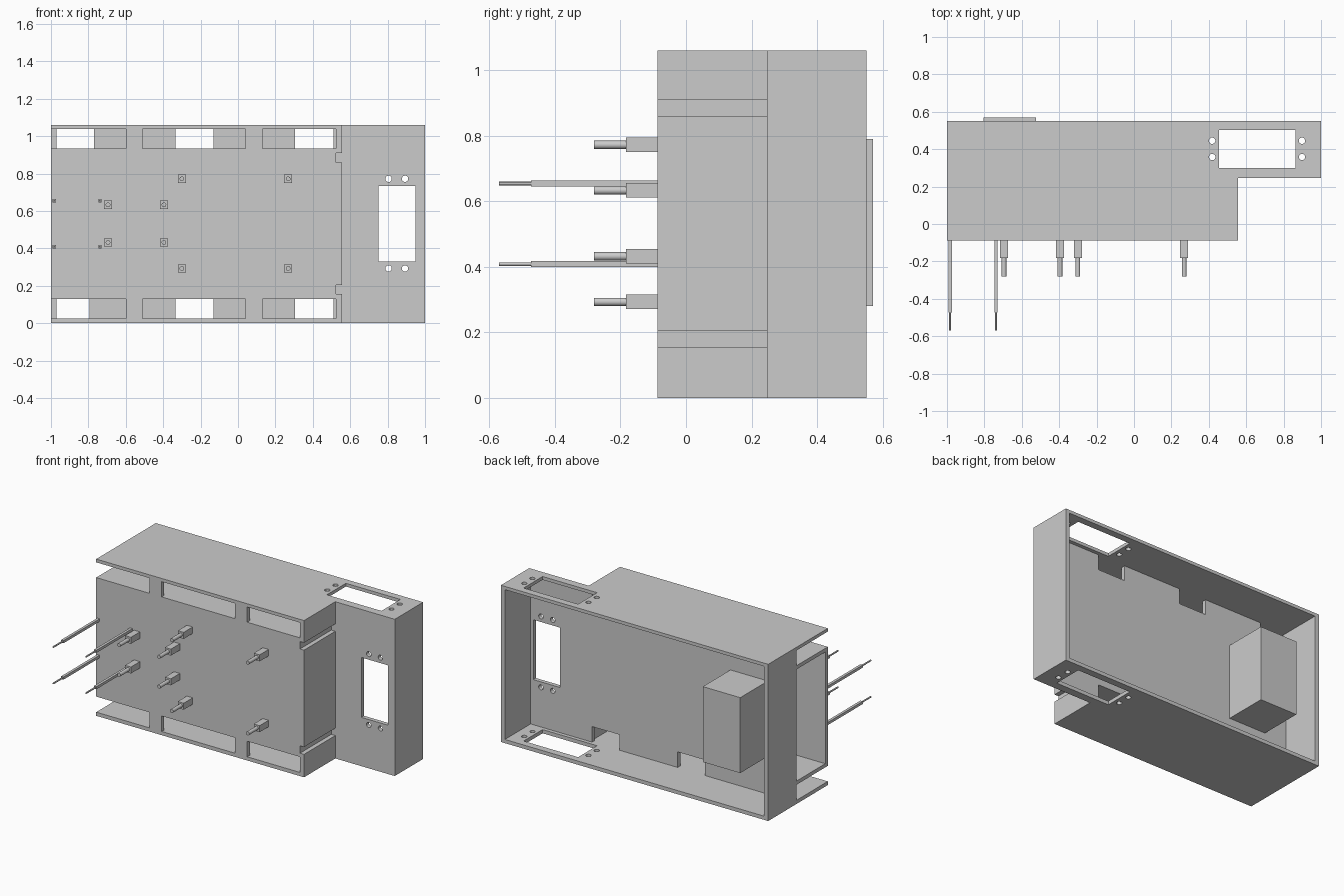
import bpy, bmesh
from mathutils import Matrix

if "Cube" in bpy.data.objects:
    bpy.data.objects.remove(bpy.data.objects["Cube"], do_unlink=True)

grey = bpy.data.materials.new("plain grey")
grey.use_nodes = True
grey.diffuse_color = (0.6, 0.6, 0.6, 1)
grey.node_tree.nodes["Principled BSDF"].inputs["Base Color"].default_value = (0.6, 0.6, 0.6, 1)


def finish(bm, name):
    bmesh.ops.recalc_face_normals(bm, faces=bm.faces)
    me = bpy.data.meshes.new(name)
    bm.to_mesh(me)
    bm.free()
    me.materials.append(grey)
    ob = bpy.data.objects.new(name, me)
    bpy.context.collection.objects.link(ob)
    return ob


def add_box(bm, x, y, z):
    lo_hi = (x, y, z)
    mat = Matrix.Translation([(a + b) / 2 for a, b in lo_hi])
    mat = mat @ Matrix.Diagonal([b - a for a, b in lo_hi] + [1])
    bmesh.ops.create_cube(bm, size=1, matrix=mat)


def add_rod(bm, axis, centre, radius, length, sides=24):
    mat = Matrix.Translation(centre)
    if axis == "y":
        mat = mat @ Matrix.Rotation(1.5707963, 4, "X")
    bmesh.ops.create_cone(bm, cap_ends=True, segments=sides, radius1=radius,
                          radius2=radius, depth=length, matrix=mat)


def box(name, x, y, z):
    bm = bmesh.new()
    add_box(bm, x, y, z)
    return finish(bm, name)


def rod(name, axis, centre, radius, length):
    bm = bmesh.new()
    add_rod(bm, axis, centre, radius, length)
    return finish(bm, name)


# Outer body: stepped plan extruded upward
FRONT, STEP, BACK, HEIGHT = -0.087, 0.247, 0.55, 1.06
plan = [(-1, FRONT), (0.555, FRONT), (0.555, STEP), (1, STEP), (1, BACK), (-1, BACK)]
bm = bmesh.new()
base = bm.faces.new([bm.verts.new((x, y, 0)) for x, y in plan])
top = bmesh.ops.extrude_face_region(bm, geom=[base])["geom"]
bmesh.ops.translate(bm, vec=(0, 0, HEIGHT),
                    verts=[v for v in top if isinstance(v, bmesh.types.BMVert)])
enclosure = finish(bm, "enclosure")

# Cavities: rear tray, front chamber, two wiring channels
channels = [(0.025, 0.13), (0.935, 1.038)]
inner_y = (-0.06, STEP)
cutters = [box("cutter", (-0.97, 0.97), (0.275, 0.7), (0.025, 1.038)),
           box("cutter", (-1.2, 0.525), inner_y, (0.155, 0.91))]
for z, left_edge in zip(channels, (-0.795, -0.77)):
    cutters.append(box("cutter", (-1.2, 0.525), inner_y, z))
    # Long slots in the front plate
    for x in ((-1.2, -0.6), (-0.51, 0.04), (0.13, 0.525)):
        cutters.append(box("cutter", x, (-0.2, -0.03), z))
    # Openings through the partition
    for x in ((-0.97, left_edge), (-0.335, -0.13), (0.305, 0.51)):
        cutters.append(box("cutter", x, (0.2, 0.32), z))

# Notches in the end wall
for z in ((0.155, 0.205), (0.86, 0.91)):
    cutters.append(box("cutter", (0.525, 0.7), (-0.2, STEP), z))

# Rectangular windows with screw holes, facing front and up/down
cutters.append(box("cutter", (0.75, 0.95), (0.1, 0.4), (0.33, 0.735)))
cutters.append(box("cutter", (0.455, 0.863), (0.3, 0.503), (-0.2, 1.3)))
for x in (0.805, 0.893):
    for z in (0.293, 0.772):
        cutters.append(rod("cutter", "y", (x, 0.26, z), 0.017, 0.2))
for x in (0.418, 0.898):
    for y in (0.358, 0.445):
        cutters.append(rod("cutter", "z", (x, y, 0.5), 0.017, 1.6))

bpy.context.view_layer.objects.active = enclosure
for cutter in cutters:
    cutter.hide_render = True
    mod = enclosure.modifiers.new("cut", "BOOLEAN")
    mod.operation = "DIFFERENCE"
    mod.solver = "EXACT"
    mod.object = cutter
    bpy.ops.object.modifier_apply(modifier=mod.name)
    bpy.data.objects.remove(cutter, do_unlink=True)

# Solid block on the rear of the partition
box("rear_block", (-0.805, -0.525), (0.275, 0.57), (0.28, 0.79))


def smooth(ob):
    bpy.ops.object.select_all(action="DESELECT")
    ob.select_set(True)
    bpy.context.view_layer.objects.active = ob
    bpy.ops.object.shade_smooth_by_angle()


# Square standoffs with round pegs
spots = [(x, z) for x in (-0.3, 0.268) for z in (0.293, 0.772)]
spots += [(x, z) for x in (-0.695, -0.396) for z in (0.432, 0.633)]
for x, z in spots:
    bm = bmesh.new()
    add_box(bm, (x - 0.022, x + 0.022), (-0.183, FRONT), (z - 0.022, z + 0.022))
    add_rod(bm, "y", (x, -0.231, z), 0.0125, 0.098)
    smooth(finish(bm, "standoff"))

# Long slender pins with thinner tips
for x in (-0.983, -0.738):
    for z in (0.408, 0.654):
        bm = bmesh.new()
        add_box(bm, (x - 0.009, x + 0.009), (-0.473, FRONT), (z - 0.009, z + 0.009))
        add_rod(bm, "y", (x, -0.521, z), 0.0055, 0.098, 12)
        smooth(finish(bm, "long_pin"))
